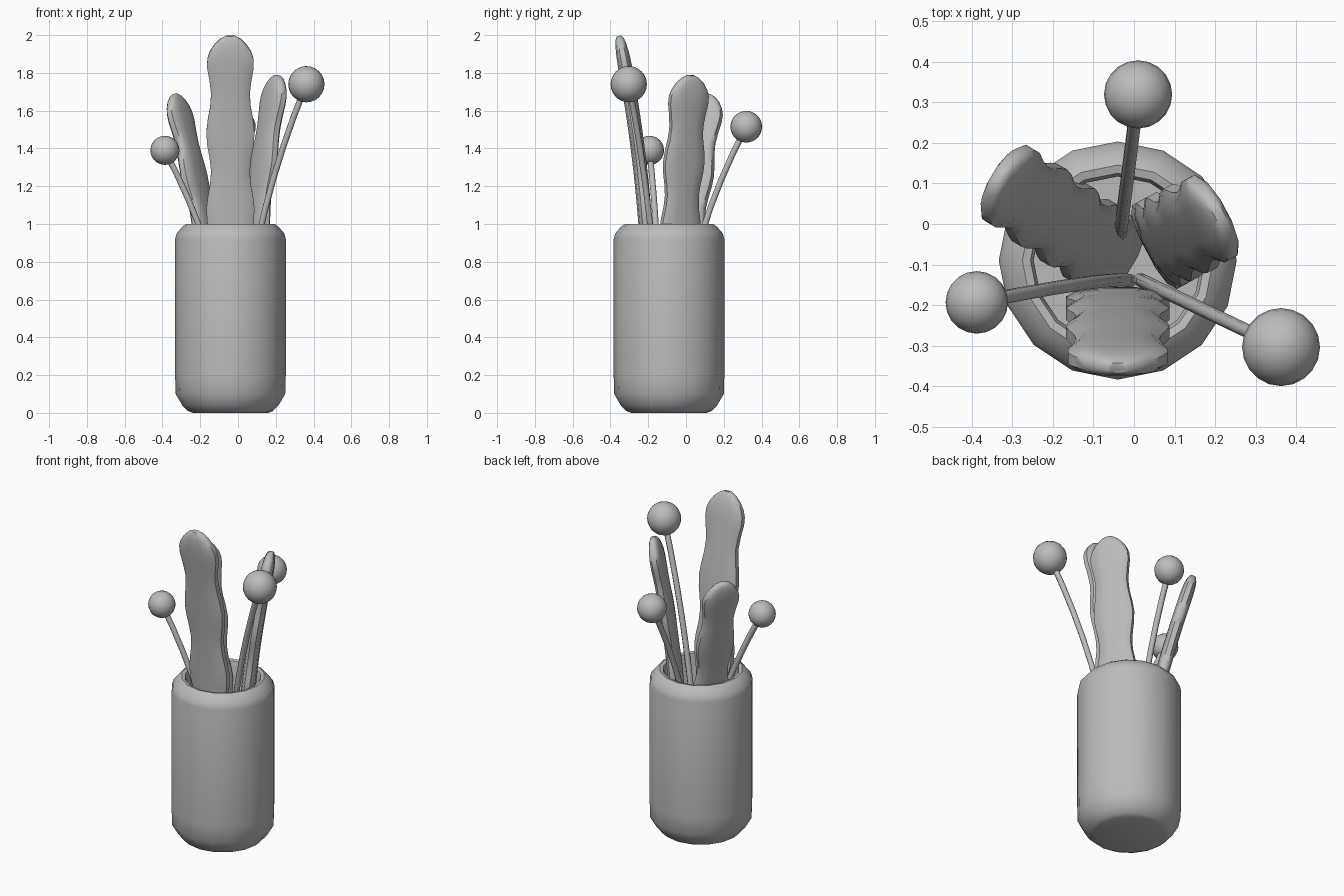
import bpy, bmesh, math
from mathutils import Vector

cube = bpy.data.objects.get("Cube")
if cube:
    bpy.data.objects.remove(cube, do_unlink=True)

grey = bpy.data.materials.new("plain grey")
grey.use_nodes = True
colour = (0.5, 0.5, 0.5, 1)
grey.diffuse_color = colour
grey.node_tree.nodes["Principled BSDF"].inputs["Base Color"].default_value = colour


def finish(name, bm, angle=40):
    """Turn a bmesh into a smooth-shaded object."""
    bmesh.ops.recalc_face_normals(bm, faces=bm.faces[:])
    mesh = bpy.data.meshes.new(name)
    bm.to_mesh(mesh)
    bm.free()
    mesh.materials.append(grey)
    ob = bpy.data.objects.new(name, mesh)
    bpy.context.collection.objects.link(ob)
    bpy.ops.object.select_all(action='DESELECT')
    ob.select_set(True)
    bpy.context.view_layer.objects.active = ob
    bpy.ops.object.shade_smooth_by_angle(angle=math.radians(angle))
    return ob


def loft(name, rings, angle=40):
    """Skin a list of point rings and cap both ends."""
    bm = bmesh.new()
    loops = [[bm.verts.new(p) for p in ring] for ring in rings]
    n = len(loops[0])
    for a, b in zip(loops, loops[1:]):
        for i in range(n):
            j = (i + 1) % n
            bm.faces.new((a[i], a[j], b[j], b[i]))
    bm.faces.new(loops[0])
    bm.faces.new(loops[-1])
    return finish(name, bm, angle)


def bend(points, t):
    """Smooth path through three points, with z running evenly in t."""
    a, b, c = (Vector(p) for p in points)
    z = a.z + (c.z - a.z) * t
    s1 = (b - a) / (b.z - a.z)
    s2 = (c - b) / (c.z - b.z)
    return a + s1 * (z - a.z) + (s2 - s1) / (c.z - a.z) * (z - a.z) * (z - b.z)


def section(points, t, side, half_width, half_thick, sides, power=1.0):
    """Rounded cross-section square to the path."""
    centre = bend(points, t)
    tangent = (bend(points, t + 0.01) - bend(points, t - 0.01)).normalized()
    u = (side - tangent * side.dot(tangent)).normalized()
    v = tangent.cross(u)
    ring = []
    for i in range(sides):
        a = math.tau * (i + 0.5) / sides
        c, s = math.cos(a), math.sin(a)
        ring.append(centre
                    + u * half_width * math.copysign(abs(c) ** power, c)
                    + v * half_thick * math.copysign(abs(s) ** power, s))
    return ring


def blade(name, points, side, width):
    """Flat wavy leaf with a rounded tip."""
    side = Vector(side).normalized()
    steps = [i / 26 * 0.91 for i in range(27)] + [0.935, 0.955, 0.975, 0.99, 0.998]
    rings = []
    for t in steps:
        wave = 1 + 0.11 * math.cos(math.tau * (t - 0.94) / 0.21)
        tip = math.sqrt(1 - max(0, (t - 0.91) / 0.09) ** 2)
        rings.append(section(points, t, side, width * wave * tip,
                             0.038 * tip ** 0.7, 12, 0.7))
    return loft(name, rings, 50)


def ball_stem(name, points, radius):
    """Thin bent stem carrying a ball."""
    rings = [section(points, i / 10, Vector((1, 0, 0)), 0.017, 0.017, 8)
             for i in range(11)]
    loft(name + "_stem", rings, 60)
    bm = bmesh.new()
    bmesh.ops.create_uvsphere(bm, u_segments=20, v_segments=12, radius=radius)
    bmesh.ops.translate(bm, vec=Vector(points[-1]), verts=bm.verts[:])
    finish(name + "_ball", bm, 60)


# Vase: outer wall, rim, then inner wall down to the floor
profile = [(0.20, 0), (0.225, 0.01), (0.255, 0.04), (0.29, 0.1), (0.293, 0.2),
           (0.293, 0.92), (0.285, 0.95), (0.255, 0.985), (0.235, 1.0),
           (0.215, 0.995), (0.207, 0.97), (0.207, 0.06)]
vase_rings = []
for r, z in profile:
    vase_rings.append([(-0.04 + r * math.cos(math.tau * i / 16),
                        -0.09 + r * math.sin(math.tau * i / 16), z)
                       for i in range(16)])
loft("vase", vase_rings, 40)

# Wavy leaves
blade("front_leaf", [(-0.04, -0.2, 0.06), (-0.04, -0.215, 1), (-0.04, -0.355, 2)],
      (1, 0, 0), 0.118)
blade("right_leaf", [(-0.04, -0.09, 0.06), (-0.18, 0.01, 1), (-0.335, 0.115, 1.69)],
      (0.5, 0.85, 0), 0.102)
blade("left_leaf", [(0.065, -0.05, 0.06), (0.1, -0.03, 1), (0.21, 0.025, 1.79)],
      (0.47, -0.88, 0), 0.108)

# Ball-topped stems
ball_stem("left", [(0.015, -0.137, 0.1), (0.125, -0.19, 1), (0.362, -0.303, 1.74)], 0.096)
ball_stem("right", [(-0.01, -0.14, 0.1), (-0.21, -0.16, 1), (-0.387, -0.193, 1.39)], 0.077)
ball_stem("back", [(-0.035, -0.03, 0.1), (-0.018, 0.1, 1), (0.01, 0.319, 1.515)], 0.084)
